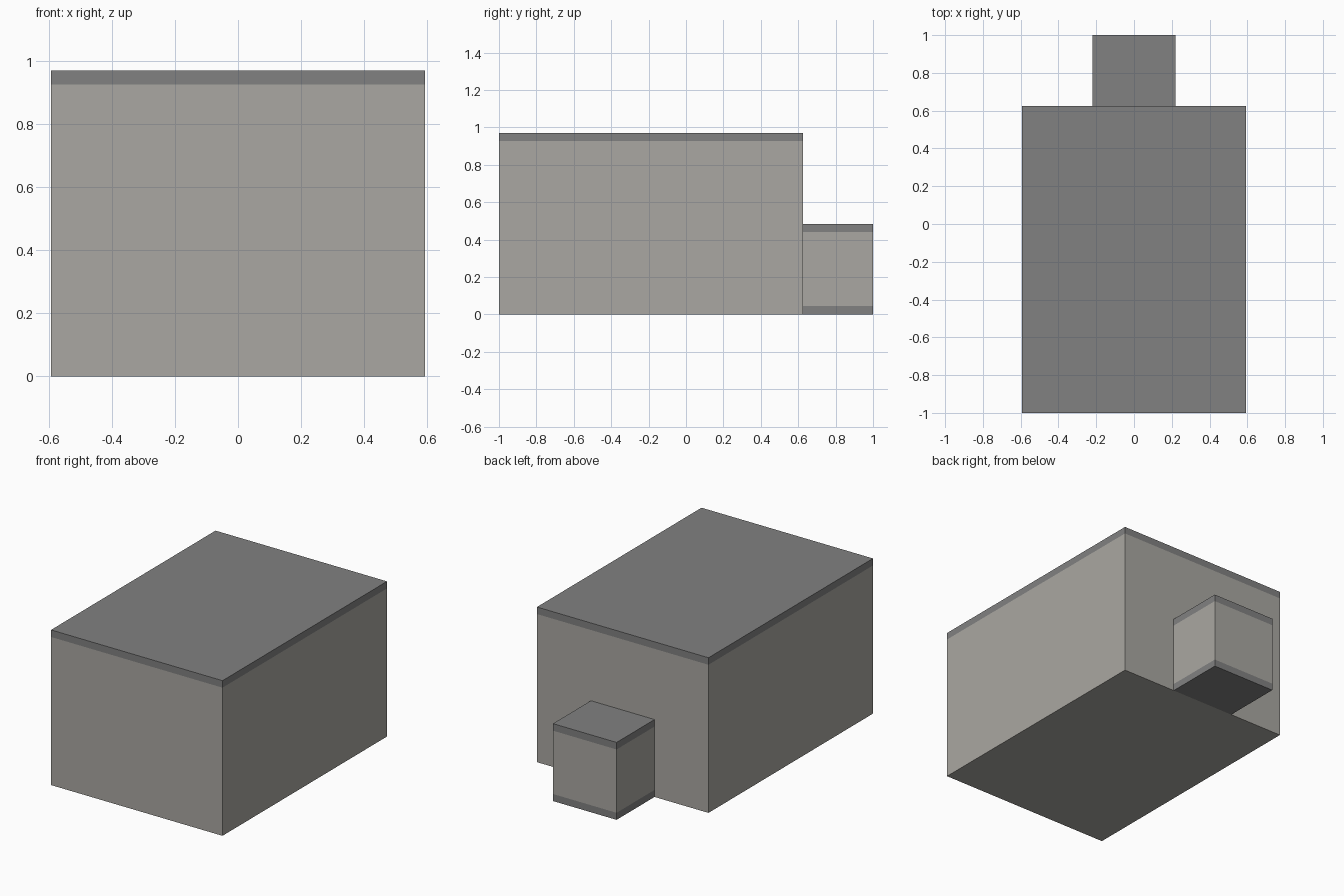
import bpy, bmesh
from mathutils import Vector

if "Cube" in bpy.data.objects:
    bpy.data.objects.remove(bpy.data.objects["Cube"])


def material(name, color):
    m = bpy.data.materials.new(name)
    m.diffuse_color = (*color, 1)
    m.use_nodes = True
    m.node_tree.nodes["Principled BSDF"].inputs["Base Color"].default_value = m.diffuse_color
    return m


WALL = material("wall_grey", (0.40, 0.39, 0.36))
TRIM = material("dark_trim", (0.22, 0.22, 0.22))


def banded_box(name, lo, hi, trim_bottom=None, trim_top=None):
    """Box whose sides are split at the trim heights; trim takes the dark material."""
    lo, hi = Vector(lo), Vector(hi)
    bm = bmesh.new()
    bmesh.ops.create_cube(bm, size=1)
    for v in bm.verts:
        v.co = (lo + hi) / 2 + v.co * (hi - lo)
    for z in (trim_bottom, trim_top):
        if z is not None:
            bmesh.ops.bisect_plane(bm, geom=bm.verts[:] + bm.edges[:] + bm.faces[:],
                                   plane_co=(0, 0, z), plane_no=(0, 0, 1))
    for f in bm.faces:
        z = f.calc_center_median().z
        f.material_index = int((trim_top is not None and z > trim_top)
                               or (trim_bottom is not None and z < trim_bottom))
    mesh = bpy.data.meshes.new(name)
    bm.to_mesh(mesh)
    bm.free()
    mesh.materials.append(WALL)
    mesh.materials.append(TRIM)
    obj = bpy.data.objects.new(name, mesh)
    bpy.context.collection.objects.link(obj)


# Large main block with a dark roof band
banded_box("main_building", (-0.593, -1, 0), (0.593, 0.625, 0.97), trim_top=0.926)

# Small rear block with dark bands at top and bottom
banded_box("rear_annex", (-0.22, 0.625, 0), (0.22, 1, 0.484), 0.044, 0.44)
